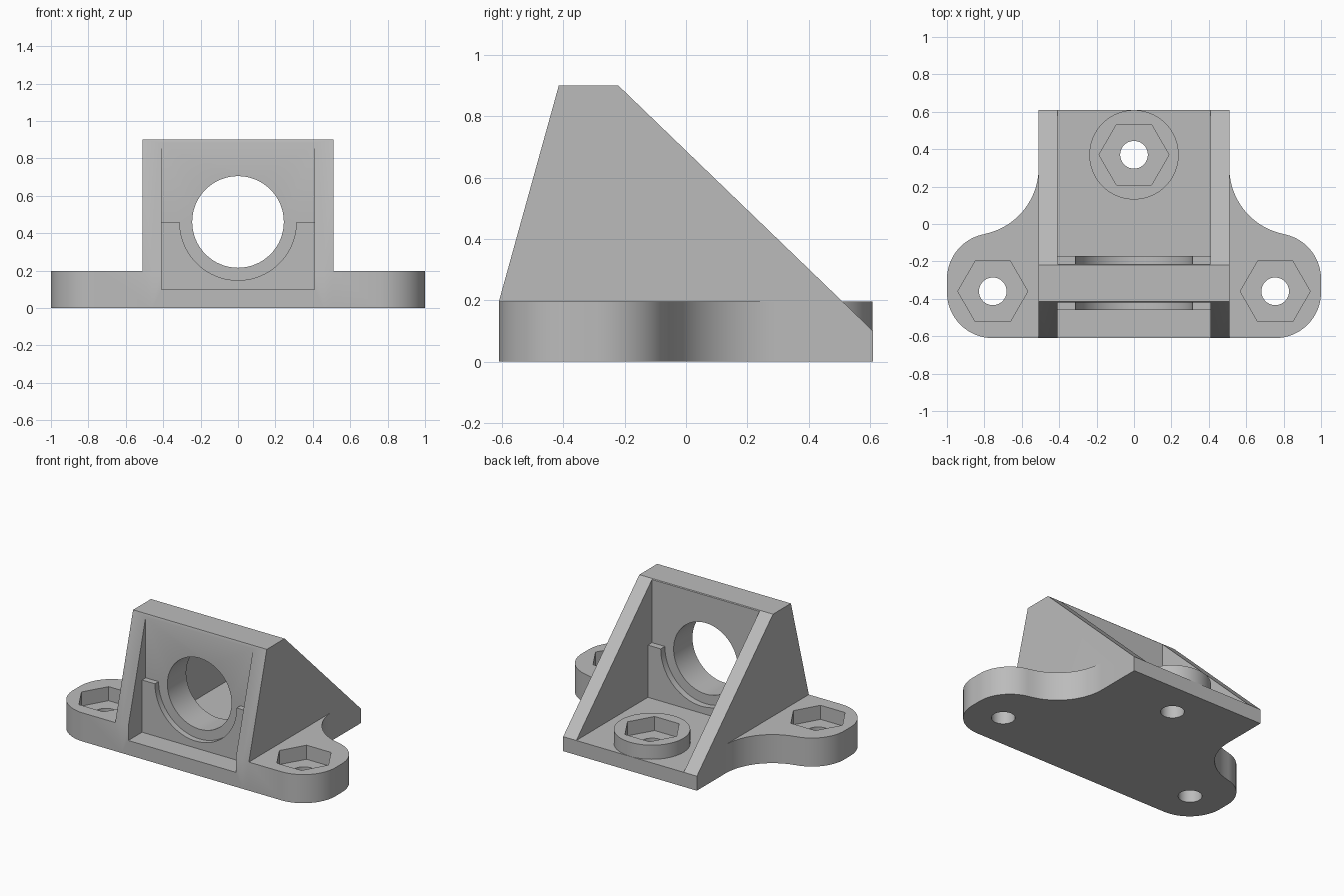
import bpy
import bmesh
from math import pi, sin, cos, atan2
from mathutils import Vector

default = bpy.data.objects.get("Cube")
if default:
    bpy.data.objects.remove(default, do_unlink=True)

grey = bpy.data.materials.new("plain grey")
grey.use_nodes = True
grey.diffuse_color = (0.5, 0.5, 0.5, 1)
grey.node_tree.nodes["Principled BSDF"].inputs["Base Color"].default_value = (0.5, 0.5, 0.5, 1)

# Main dimensions
FLOOR, PAD = 0.1, 0.197
HALF, INNER = 0.51, 0.41
DEPTH = 0.61
WALL_FRONT, WALL_BACK = -0.42, -0.215
BORE_Z = 0.46
EAR_X, EAR_Y, EAR_R = 0.755, -0.36, 0.245


def prism(name, outline, axis, start, end):
    """Extrude a flat outline along x, y or z."""
    place = {"x": lambda a, b, c: (c, a, b),
             "y": lambda a, b, c: (a, c, b),
             "z": lambda a, b, c: (a, b, c)}[axis]
    bm = bmesh.new()
    face = bm.faces.new([bm.verts.new(place(a, b, start)) for a, b in outline])
    grown = bmesh.ops.extrude_face_region(bm, geom=[face])
    moved = [v for v in grown["geom"] if isinstance(v, bmesh.types.BMVert)]
    bmesh.ops.translate(bm, verts=moved, vec=Vector(place(0, 0, end - start)))
    bmesh.ops.recalc_face_normals(bm, faces=bm.faces)
    mesh = bpy.data.meshes.new(name)
    bm.to_mesh(mesh)
    bm.free()
    mesh.materials.append(grey)
    obj = bpy.data.objects.new(name, mesh)
    bpy.context.collection.objects.link(obj)
    return obj


def arc(cx, cy, r, a0, a1, steps):
    return [(cx + r * cos(a0 + (a1 - a0) * i / steps),
             cy + r * sin(a0 + (a1 - a0) * i / steps)) for i in range(steps + 1)]


def circle(cx, cy, r, sides=64):
    return arc(cx, cy, r, 0, 2 * pi, sides)[:-1]


def rect(x0, x1, y0, y1):
    return [(x0, y0), (x1, y0), (x1, y1), (x0, y1)]


def combine(target, tool, operation):
    """Apply a boolean and discard the tool."""
    mod = target.modifiers.new(operation.lower(), "BOOLEAN")
    mod.operation, mod.solver, mod.object = operation, "EXACT", tool
    bpy.context.view_layer.objects.active = target
    bpy.ops.object.modifier_apply(modifier=mod.name)
    bpy.data.objects.remove(tool, do_unlink=True)


# Wedge-shaped body, hollowed in front of and behind the upright wall
bracket = prism("bracket", [(-DEPTH, 0), (-DEPTH, PAD), (-0.415, 0.9), (-0.22, 0.9),
                            (DEPTH, FLOOR), (DEPTH, 0)], "x", -HALF, HALF)
for y0, y1 in ((-1, WALL_FRONT), (WALL_BACK, 1)):
    combine(bracket, prism("pocket", rect(-INNER, INNER, FLOOR, 1.2), "y", y0, y1), "DIFFERENCE")

# Raised half-round collars on both sides of the wall
collar = ([(-0.45, 0.05), (0.45, 0.05), (0.45, BORE_Z)]
          + arc(0, BORE_Z, 0.312, 0, -pi, 40) + [(-0.45, BORE_Z)])
for y0, y1 in ((-0.46, WALL_FRONT + 0.05), (WALL_BACK - 0.05, -0.17)):
    combine(bracket, prism("collar", collar, "y", y0, y1), "UNION")

# Mounting ears: two rounded corners, then a hollow curve back to the body
upper_y = -0.295
fillet_r = 0.36
fillet_x, fillet_y = HALF + fillet_r, 0.3
meet = atan2(fillet_y - upper_y, fillet_x - EAR_X)
ear = ([(0.46, -DEPTH), (EAR_X, -DEPTH)]
       + arc(EAR_X, -DEPTH + EAR_R, EAR_R, -pi / 2, 0, 24)[1:]
       + arc(EAR_X, upper_y, EAR_R, 0, meet, 24)
       + arc(fillet_x, fillet_y, fillet_r, meet - pi, -pi, 28)[1:]
       + [(0.46, fillet_y)])
for side in (-1, 1):
    combine(bracket, prism("ear", [(side * x, y) for x, y in ear], "z", 0, PAD), "UNION")

# Rear boss
combine(bracket, prism("boss", circle(0, 0.37, 0.239), "z", 0.05, PAD), "UNION")

# Hexagonal nut pockets and bolt holes
for x, y in ((-EAR_X, EAR_Y), (EAR_X, EAR_Y), (0, 0.37)):
    combine(bracket, prism("nut_pocket", circle(x, y, 0.187, 6), "z", FLOOR, 0.3), "DIFFERENCE")
    combine(bracket, prism("bolt_hole", circle(x, y, 0.074, 40), "z", -0.1, 0.3), "DIFFERENCE")

# Large bore through the wall
combine(bracket, prism("bore", circle(0, BORE_Z, 0.245), "y", -0.55, 0), "DIFFERENCE")

bpy.ops.object.select_all(action="DESELECT")
bracket.select_set(True)
bpy.context.view_layer.objects.active = bracket
bpy.ops.object.shade_smooth_by_angle(angle=pi / 6)
